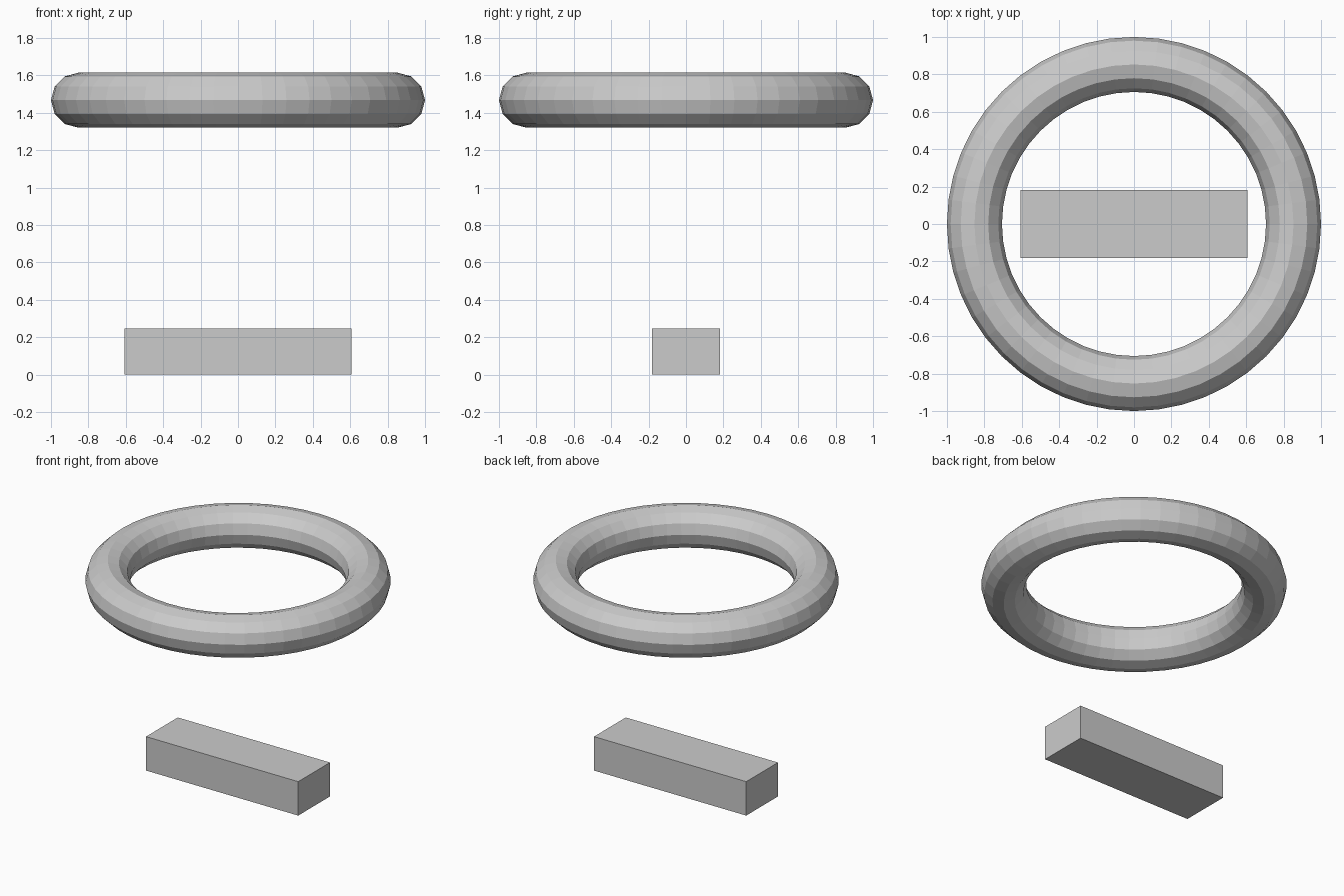
import bpy

if "Cube" in bpy.data.objects:
    bpy.data.objects.remove(bpy.data.objects["Cube"])

# Floating ring: low-poly torus with flat faces
MAJOR, MINOR = 0.853, 0.147
bpy.ops.mesh.primitive_torus_add(
    major_segments=48, minor_segments=12,
    major_radius=MAJOR, minor_radius=MINOR,
    location=(0, 0, 1.467))
ring = bpy.context.object
ring.name = "ring"
bpy.ops.object.shade_flat()

# Rectangular block on the ground, centred under the ring
WIDTH, DEPTH, HEIGHT = 1.216, 0.362, 0.245
bpy.ops.mesh.primitive_cube_add(size=1, location=(0, 0, HEIGHT / 2))
block = bpy.context.object
block.name = "base_block"
block.scale = (WIDTH, DEPTH, HEIGHT)
bpy.ops.object.transform_apply(location=False, rotation=False, scale=True)
